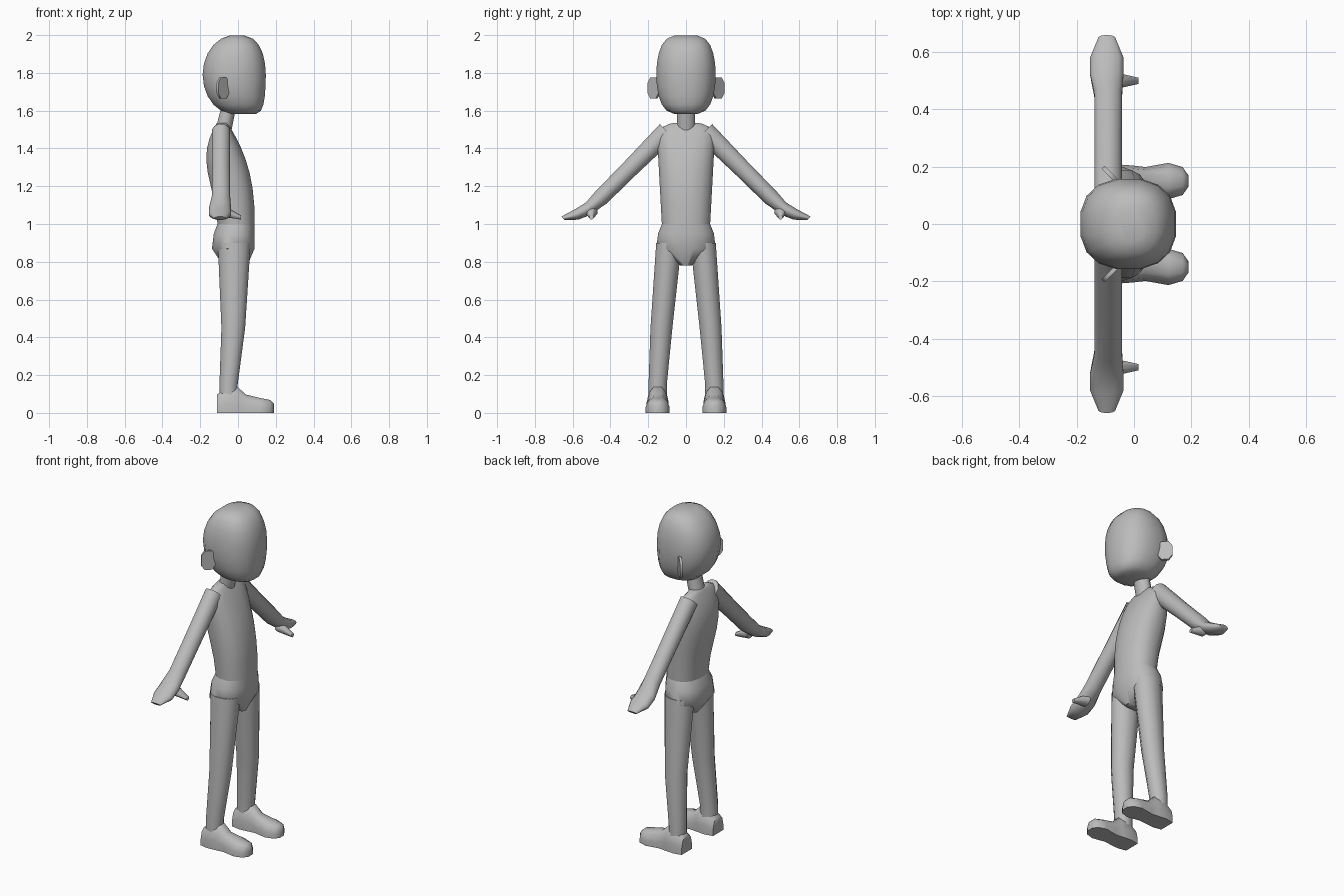
import bpy, bmesh, math
from mathutils import Vector

cube = bpy.data.objects.get("Cube")
if cube:
    bpy.data.objects.remove(cube, do_unlink=True)

shade = (0.5, 0.5, 0.5, 1)
grey = bpy.data.materials.new("plain grey")
grey.use_nodes = True
grey.diffuse_color = shade
grey.node_tree.nodes["Principled BSDF"].inputs["Base Color"].default_value = shade


def loft(name, rings, side=1, sides=12, power=2.0, flat_bottom=False):
    """Skin closed rings given as centre and two radius vectors."""
    bm = bmesh.new()
    loops = []
    for centre, across, along in rings:
        loop = []
        for i in range(sides):
            turn = math.tau * (i + 0.5) / sides
            c, s = (math.copysign(abs(w) ** (2 / power), w) for w in (math.cos(turn), math.sin(turn)))
            point = Vector(centre) + Vector(across) * c + Vector(along) * s
            point.y *= side
            if flat_bottom:
                point.z = max(point.z, 0)
            loop.append(bm.verts.new(point))
        loops.append(loop)
    for lower, upper in zip(loops, loops[1:]):
        for i in range(sides):
            bm.faces.new((lower[i - 1], lower[i], upper[i], upper[i - 1]))
    bm.faces.new(loops[0])
    bm.faces.new(loops[-1])
    bmesh.ops.recalc_face_normals(bm, faces=bm.faces)
    mesh = bpy.data.meshes.new(name)
    bm.to_mesh(mesh)
    bm.free()
    mesh.materials.append(grey)
    obj = bpy.data.objects.new(name, mesh)
    bpy.context.collection.objects.link(obj)
    bpy.ops.object.select_all(action="DESELECT")
    obj.select_set(True)
    bpy.context.view_layer.objects.active = obj
    bpy.ops.object.shade_smooth_by_angle(angle=math.radians(60))


def level(z, back, front, half, y=0):
    """Horizontal ring from its back and front x and its half width."""
    return ((back + front) / 2, y, z), ((front - back) / 2, 0, 0), (0, half, 0)


def head_ring(step):
    """Round skull; the lower front stays forward as a flat face and chin."""
    turn = 0.15 + (math.pi - 0.3) * step
    swell = math.sin(turn)
    face = swell ** (0.2 if step < 0.5 else 0.6)
    return level(1.79 - 0.21 * math.cos(turn), -0.02 - 0.17 * swell,
                 -0.02 + 0.17 * face, 0.16 * swell ** 0.5)


def chest_ring(step):
    """Upright back with a curved spine, chest sloping back to the neck."""
    rise = 0.99 * (1 - (1 - step) ** 2)
    return level(1 + 0.54 * rise, -0.11 - 0.06 * math.sin(math.pi * rise ** 1.6),
                 0.09 - 0.15 * rise ** 2.5, (0.13 + 0.03 * rise) * (1 - rise ** 20) ** 0.5)


# Head, neck and trunk
steps = [i / 10 for i in range(11)]
loft("head", [head_ring(step) for step in steps], sides=16, power=2.4)
loft("neck", [level(1.46, -0.13, -0.04, 0.05), level(1.66, -0.08, 0, 0.05)])
loft("chest", [chest_ring(step) for step in steps], sides=16, power=2.3)
loft("pelvis", [level(1, -0.11, 0.09, 0.13), level(0.95, -0.13, 0.09, 0.15),
                level(0.87, -0.14, 0.09, 0.16), level(0.78, -0.08, 0.05, 0.03)],
     sides=16, power=2.3)

for label, side in (("left", 1), ("right", -1)):
    # Ear plate, turned backwards
    loft(label + "_ear", [((shift - 0.08, shift + 0.17, 1.72), (-0.03, 0.03, 0), (0, 0, 0.06))
                          for shift in (-0.005, 0.005)], side, sides=8, power=2.6)

    # Leg, tapering and leaning outwards
    loft(label + "_leg", [level(0.9, -0.11, 0.07, 0.07, y=0.09),
                          level(0.45, -0.09, 0.04, 0.06, y=0.13),
                          level(0.15, -0.1, 0, 0.05, y=0.15),
                          level(0.05, -0.1, 0, 0.05, y=0.15)], side)

    # Foot with a flat sole
    foot = [((x, 0.15, 0), (0, half, 0), (0, 0, height)) for x, half, height in (
        (-0.11, 0.05, 0.1), (-0.06, 0.06, 0.14), (0, 0.055, 0.14),
        (0.04, 0.05, 0.1), (0.12, 0.065, 0.08), (0.17, 0.05, 0.07), (0.19, 0.02, 0.05))]
    loft(label + "_foot", foot, side, power=2.8, flat_bottom=True)

    # Arm sloping down at a right slant, then a flattened mitten hand
    arm = [((-0.09, y, 1.59 - y), (0.05, 0, 0), (0, thick, thick))
           for y, thick in ((0.1, 0.04), (0.3, 0.034), (0.45, 0.032))]
    hand = [((-0.095, y, z), (wide, 0, 0), (0, 0.01, thick)) for y, z, wide, thick in (
        (0.52, 1.08, 0.06, 0.035), (0.58, 1.05, 0.06, 0.028), (0.65, 1.03, 0.03, 0.01))]
    loft(label + "_arm", arm + hand, side)

    # Thumb
    loft(label + "_thumb", [((x, 0.5, z), (0, size, 0), (0, 0, size)) for x, z, size in (
        (-0.08, 1.07, 0.035), (0.015, 1.035, 0.012))], side, sides=8)
